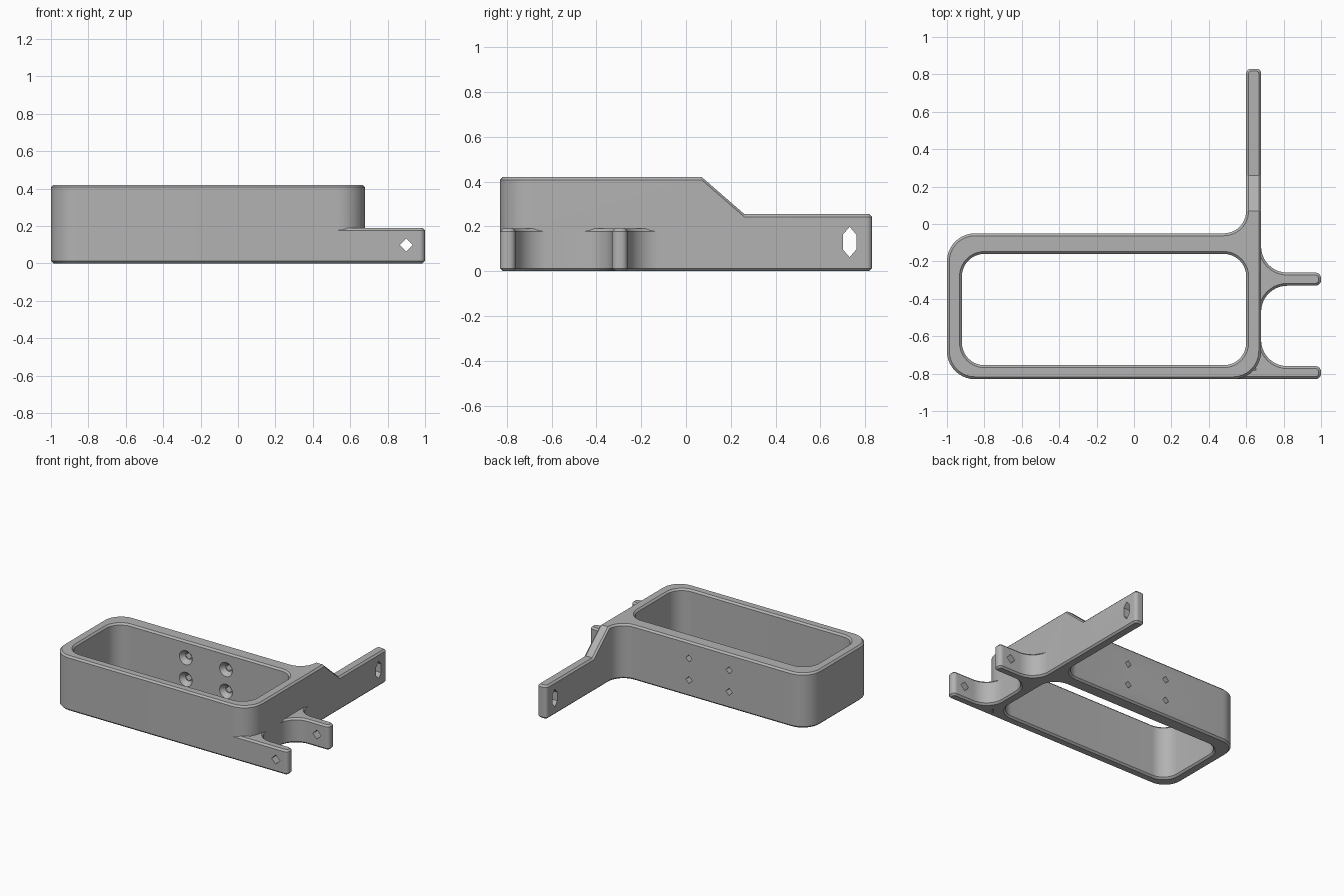
import bpy, bmesh, math
from mathutils import Vector

if "Cube" in bpy.data.objects:
    bpy.data.objects.remove(bpy.data.objects["Cube"])

D = 0.013          # edge chamfer
H = 0.42           # frame height


def rounded(corners, d=0.0, seg=10):
    """Right-angled CCW outline (x, y, radius), inset by d."""
    out, n = [], len(corners)
    for i, (x, y, r) in enumerate(corners):
        p = Vector((x, y))
        u = (Vector(corners[i - 1][:2]) - p).normalized()
        v = (Vector(corners[(i + 1) % n][:2]) - p).normalized()
        s = 1 if u.x * v.y - u.y * v.x < 0 else -1      # convex or concave
        q = p + (u + v) * d * s
        if r == 0:
            out.append(q)
            continue
        rr = r - d * s
        c = q + (u + v) * rr
        for k in range(seg + 1):
            t = math.pi / 2 * k / seg
            out.append(c - (v * math.cos(t) + u * math.sin(t)) * rr)
    return out


def loft(name, rings):
    """Closed solid through matching rings of 3D points."""
    bm = bmesh.new()
    vs = [[bm.verts.new(p) for p in ring] for ring in rings]
    n = len(vs[0])
    for a, b in zip(vs, vs[1:]):
        for i in range(n):
            j = (i + 1) % n
            bm.faces.new((a[i], a[j], b[j], b[i]))
    bm.faces.new(vs[0][::-1])
    bm.faces.new(vs[-1])
    bmesh.ops.recalc_face_normals(bm, faces=bm.faces[:])
    me = bpy.data.meshes.new(name)
    bm.to_mesh(me)
    bm.free()
    ob = bpy.data.objects.new(name, me)
    bpy.context.collection.objects.link(ob)
    return ob


def slab(name, corners, layers):
    return loft(name, [[(p.x, p.y, z) for p in rounded(corners, d)] for z, d in layers])


def chamfered(h):
    return [(0, D), (D, 0), (h - D, 0), (h, D)]


def circle_y(x, y, z, r, n):
    return [(x + r * math.sin(2 * math.pi * k / n), y, z + r * math.cos(2 * math.pi * k / n))
            for k in range(n)]


def combine(target, other, op):
    m = target.modifiers.new(op, 'BOOLEAN')
    m.operation, m.solver, m.object = op, 'EXACT', other
    bpy.context.view_layer.objects.active = target
    bpy.ops.object.modifier_apply(modifier=m.name)
    bpy.data.objects.remove(other)


# Frame with long arm
body = slab("bracket_frame", [
    (-1, -0.83, 0.15), (0.68, -0.83, 0.15), (0.68, 0.83, 0.025),
    (0.60, 0.83, 0.025), (0.60, -0.05, 0.12), (-1, -0.05, 0.15)], chamfered(H))

# Slope the arm top down from y = 0.07 to y = 0.26
bm = bmesh.new()
bm.from_mesh(body.data)
for y in (0.07, 0.26):
    bmesh.ops.bisect_plane(bm, geom=bm.verts[:] + bm.edges[:] + bm.faces[:], dist=1e-4,
                           plane_co=(0, y, 0), plane_no=(0, 1, 0))
for v in bm.verts:
    if v.co.z > H - 2 * D:
        v.co.z -= 0.165 * min(1, max(0, (v.co.y - 0.07) / 0.19))
bm.to_mesh(body.data)
bm.free()

# Two low ears with filleted roots
W = 0.6795
middle_ear = slab("middle_ear", [
    (0.64, -0.475, 0), (W, -0.475, 0), (W, -0.33, 0.14), (1, -0.33, 0.03),
    (1, -0.26, 0.03), (W, -0.26, 0.14), (W, -0.115, 0), (0.64, -0.115, 0)], chamfered(0.19))
front_ear = slab("front_ear", [
    (0.5, -0.8295, 0), (1, -0.8295, 0.03), (1, -0.76, 0.03), (W, -0.76, 0.14),
    (W, -0.615, 0), (0.64, -0.615, 0), (0.64, -0.77, 0), (0.5, -0.77, 0)], chamfered(0.19))
for ear in (middle_ear, front_ear):
    combine(body, ear, 'UNION')

# Rectangular opening with chamfered rims
combine(body, slab("opening", [
    (-0.92, -0.755, 0.12), (0.60, -0.755, 0.12), (0.60, -0.16, 0.12), (-0.92, -0.16, 0.12)],
    [(-D, -2 * D), (D, 0), (H - D, 0), (H + D, -2 * D)]), 'DIFFERENCE')

# Diamond pin hole through both ears
combine(body, loft("pin_hole", [circle_y(0.90, y, 0.098, 0.035, 4) for y in (-0.9, -0.2)]),
        'DIFFERENCE')

# Six-sided slot in the arm
slot = [(0.73, 0.062), (0.76, 0.097), (0.76, 0.163), (0.73, 0.198), (0.70, 0.163), (0.70, 0.097)]
combine(body, loft("arm_slot", [[(x, y, z) for y, z in slot] for x in (0.5, 0.8)]), 'DIFFERENCE')

# Four countersunk screw holes in the back wall
for x in (-0.33, 0.01):
    for z in (0.127, 0.293):
        combine(body, loft("bore", [circle_y(x, y, z, 0.027, 4) for y in (-0.2, 0.0)]),
                'DIFFERENCE')
        combine(body, loft("countersink", [circle_y(x, y, z, r, 20) for y, r in
                                           ((-0.17, 0.062), (-0.125, 0.027))]), 'DIFFERENCE')

# Grey finish
mat = bpy.data.materials.new("grey_plastic")
mat.diffuse_color = (0.45, 0.45, 0.45, 1)
mat.use_nodes = True
mat.node_tree.nodes["Principled BSDF"].inputs["Base Color"].default_value = mat.diffuse_color
body.data.materials.clear()
body.data.materials.append(mat)
for p in body.data.polygons:
    p.material_index = 0
bpy.ops.object.select_all(action='DESELECT')
body.select_set(True)
bpy.context.view_layer.objects.active = body
bpy.ops.object.shade_smooth_by_angle(angle=math.radians(25))
